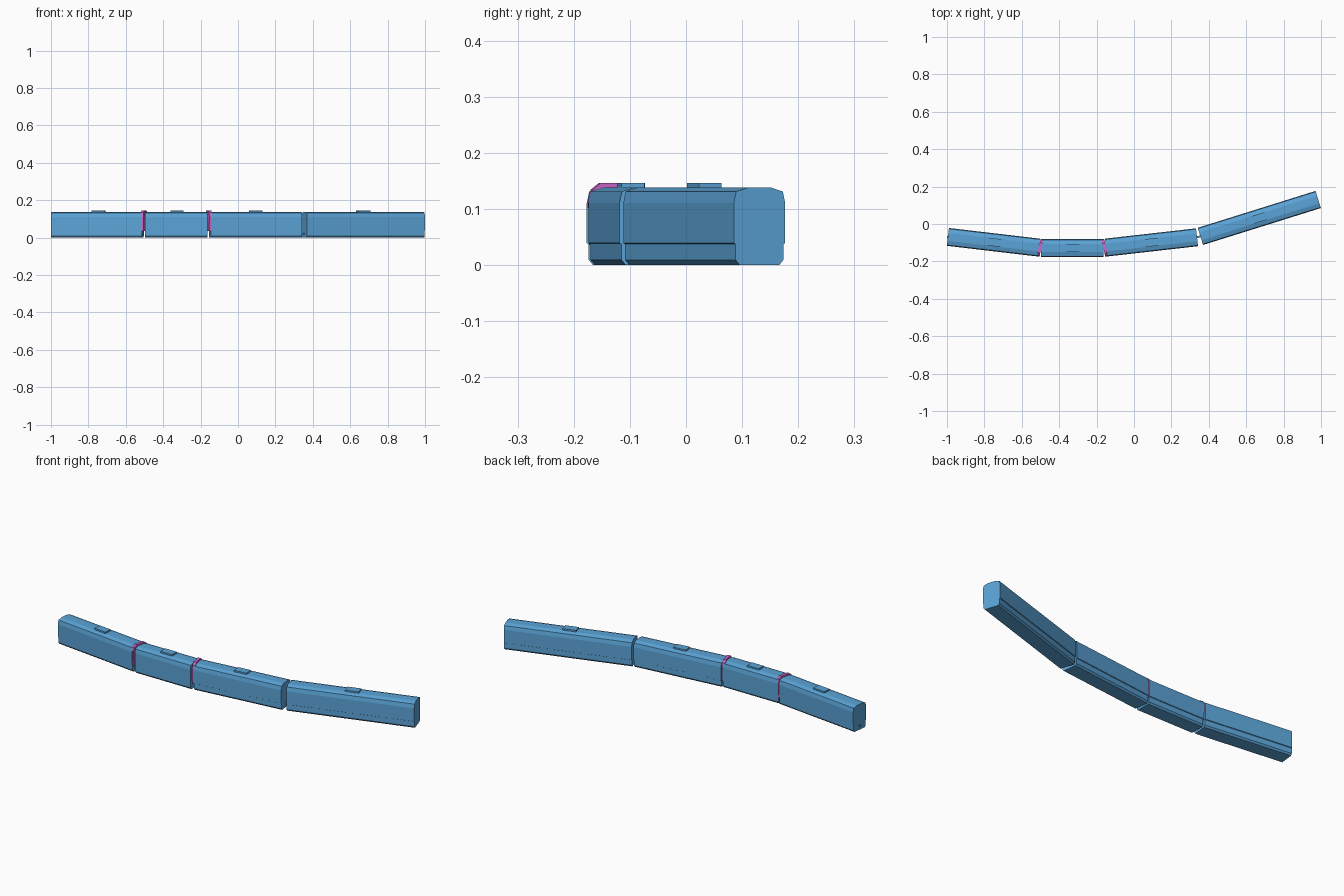
import bpy, bmesh, math
from mathutils import Matrix, Vector

if "Cube" in bpy.data.objects:
    bpy.data.objects.remove(bpy.data.objects["Cube"])


def material(name, rgb):
    m = bpy.data.materials.new(name)
    m.diffuse_color = (*rgb, 1)
    m.use_nodes = True
    m.node_tree.nodes["Principled BSDF"].inputs["Base Color"].default_value = m.diffuse_color
    return m


BLUE = material("body blue", (0.105, 0.37, 0.68))
PINK = material("bellows pink", (0.62, 0.14, 0.60))

# half cross-sections (half width, height), bottom to top
BODY = [(0.037, 0), (0.0445, 0.009), (0.0445, 0.037), (0.048, 0.039),
        (0.048, 0.11), (0.0435, 0.131), (0.021, 0.138)]
BELLOWS = [(0.0445, 0.036), (0.0465, 0.115), (0.042, 0.134), (0.027, 0.146)]


def box_profile(half, z0, z1):
    return [(half, z0), (half, z1)]


def extrude(name, half_profile, p, q, mat):
    """Sweep a mirrored cross-section from plan point p to plan point q."""
    p, q = Vector((*p, 0)), Vector((*q, 0))
    d = q - p
    loop = half_profile + [(-w, z) for w, z in reversed(half_profile)]
    bm = bmesh.new()
    face = bm.faces.new([bm.verts.new((0, w, z)) for w, z in loop])
    ext = bmesh.ops.extrude_face_region(bm, geom=[face])
    bmesh.ops.translate(bm, vec=(d.length, 0, 0),
                        verts=[v for v in ext["geom"] if isinstance(v, bmesh.types.BMVert)])
    bmesh.ops.recalc_face_normals(bm, faces=bm.faces)
    me = bpy.data.meshes.new(name)
    bm.to_mesh(me)
    bm.free()
    me.materials.append(mat)
    ob = bpy.data.objects.new(name, me)
    ob.matrix_world = Matrix.Translation(p) @ Matrix.Rotation(math.atan2(d.y, d.x), 4, "Z")
    bpy.context.collection.objects.link(ob)
    return ob


# carriages: plan start, plan end, roof box position along x
CARS = [((-0.995, -0.069), (-0.509, -0.126), -0.745),
        ((-0.496, -0.129), (-0.163, -0.129), -0.327),
        ((-0.150, -0.126), (0.337, -0.071), 0.095),
        ((0.355, -0.066), (0.985, 0.131), 0.670)]

for i, (p, q, x) in enumerate(CARS, 1):
    p, q = Vector(p), Vector(q)
    extrude(f"carriage_{i}", BODY, p, q, BLUE)
    # roof equipment box
    d = (q - p).normalized()
    c = p + (q - p) * ((x - p.x) / (q.x - p.x))
    extrude(f"roof_box_{i}", box_profile(0.021, 0.135, 0.146), c - d * 0.035, c + d * 0.035, BLUE)

# bellows in the two tight gaps
for i in (0, 1):
    a, b = Vector(CARS[i][1]), Vector(CARS[i + 1][0])
    d = (b - a).normalized()
    extrude(f"bellows_{i + 1}", BELLOWS, a - d * 0.001, b + d * 0.001, PINK)

# couplers at the open gap and at the rear end
extrude("middle_coupler", box_profile(0.005, 0.016, 0.026), CARS[2][1], CARS[3][0], BLUE)
extrude("rear_coupler", box_profile(0.005, 0.016, 0.026), (-1.0, -0.0684), CARS[0][0], BLUE)
